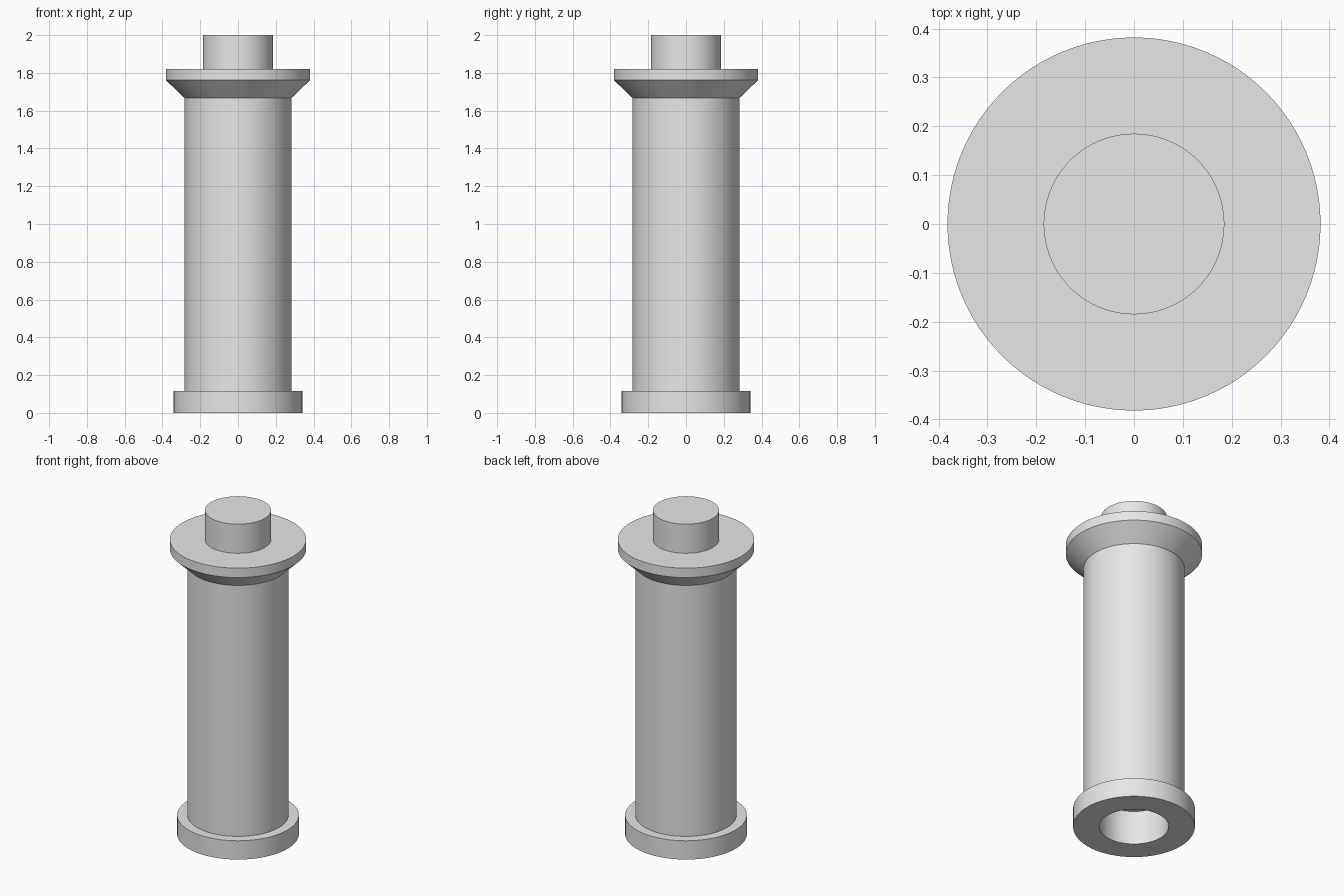
import bpy
import bmesh
import math

cube = bpy.data.objects.get("Cube")
if cube:
    bpy.data.objects.remove(cube, do_unlink=True)

SEGMENTS = 96
BASE_R, BASE_TOP = 0.341, 0.116
SHAFT_R, SHAFT_TOP = 0.283, 1.667
RIM_R, RIM_LOW, RIM_TOP = 0.382, 1.762, 1.82
PEG_R, PEG_TOP = 0.185, 2.0
SOCKET_R, SOCKET_DEPTH = 0.194, 0.21

grey = bpy.data.materials.new("light_grey")
grey.use_nodes = True
colour = (0.8, 0.8, 0.8, 1.0)
grey.diffuse_color = colour
grey.node_tree.nodes["Principled BSDF"].inputs["Base Color"].default_value = colour


def lathe(name, profile):
    """Spin a (radius, height) profile, listed from bottom to top outside, about z."""
    bm = bmesh.new()
    verts = [bm.verts.new((r, 0, z)) for r, z in profile]
    edges = [bm.edges.new(pair) for pair in zip(verts, verts[1:])]
    bmesh.ops.spin(bm, geom=verts + edges, cent=(0, 0, 0), axis=(0, 0, 1),
                   angle=math.tau, steps=SEGMENTS, use_merge=True)
    bmesh.ops.remove_doubles(bm, verts=bm.verts[:], dist=0.0001)
    # Profiles run up the outside, so each face must point to the profile's right
    for face in bm.faces:
        a, b = min(zip(profile, profile[1:]), key=lambda s: seg_gap(face, *s))
        c = face.calc_center_median()
        out = math.hypot(c.x, c.y)
        normal = ((b[1] - a[1]) * c.x / out, (b[1] - a[1]) * c.y / out, a[0] - b[0])
        if sum(n * m for n, m in zip(face.normal, normal)) < 0:
            face.normal_flip()
    mesh = bpy.data.meshes.new(name)
    bm.to_mesh(mesh)
    bm.free()
    mesh.materials.append(grey)
    obj = bpy.data.objects.new(name, mesh)
    bpy.context.collection.objects.link(obj)
    bpy.ops.object.select_all(action="DESELECT")
    obj.select_set(True)
    bpy.context.view_layer.objects.active = obj
    bpy.ops.object.shade_smooth_by_angle(angle=math.radians(30))
    return obj


def seg_gap(face, a, b):
    """How far a face's centre is from the middle of a profile segment."""
    c = face.calc_center_median()
    return math.hypot(math.hypot(c.x, c.y) - (a[0] + b[0]) / 2, c.z - (a[1] + b[1]) / 2)


# Base ring with a blind socket underneath
lathe("base", [(0, SOCKET_DEPTH), (SOCKET_R, SOCKET_DEPTH), (SOCKET_R, 0),
               (BASE_R, 0), (BASE_R, BASE_TOP), (SHAFT_R, BASE_TOP)])

# Plain round shaft
lathe("shaft", [(SHAFT_R, BASE_TOP), (SHAFT_R, SHAFT_TOP)])

# Flared collar with a flat rim
lathe("collar", [(SHAFT_R, SHAFT_TOP), (RIM_R, RIM_LOW),
                 (RIM_R, RIM_TOP), (PEG_R, RIM_TOP)])

# Peg on top
lathe("peg", [(PEG_R, RIM_TOP), (PEG_R, PEG_TOP), (0, PEG_TOP)])
